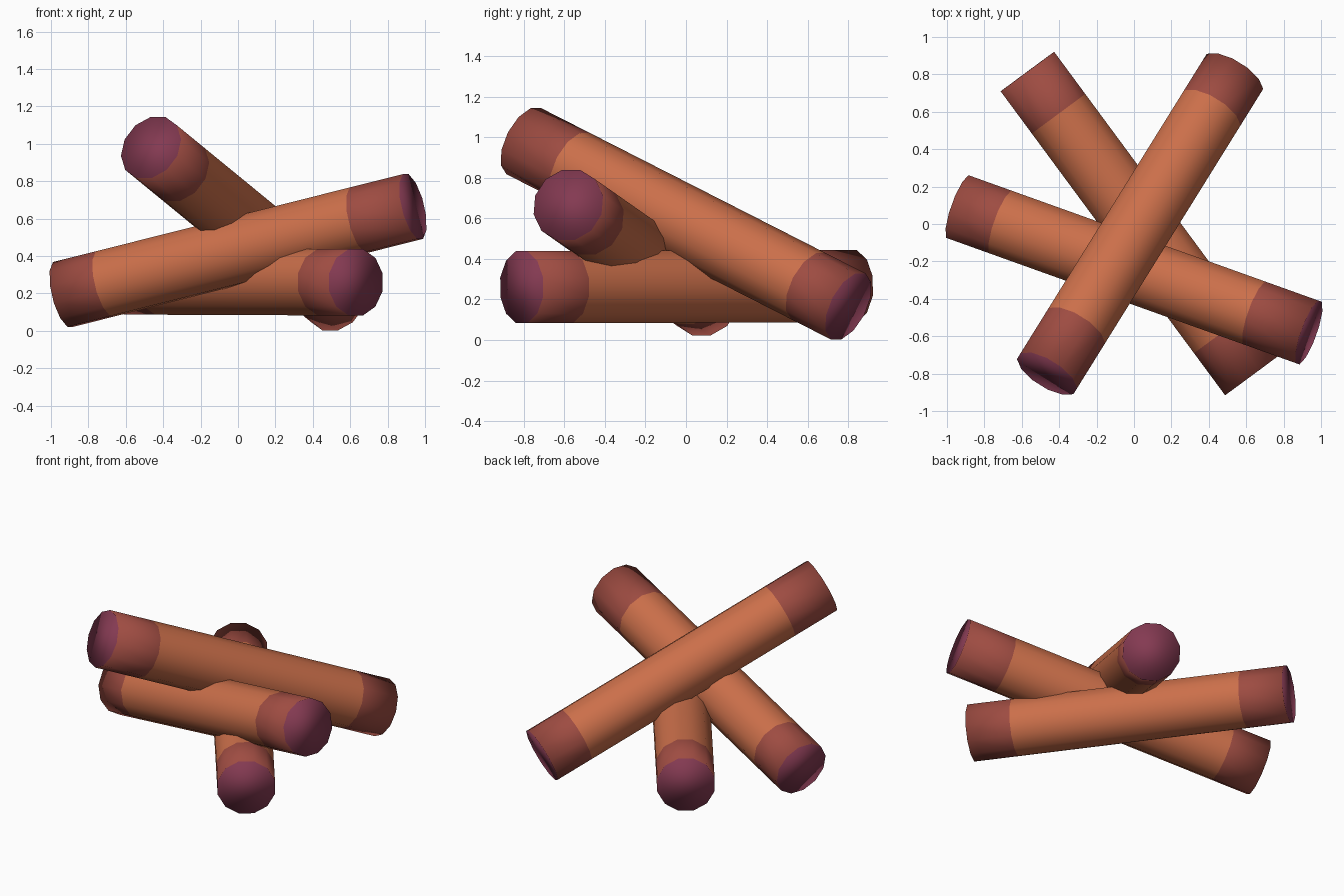
import bpy, math
from mathutils import Vector

if "Cube" in bpy.data.objects:
    bpy.data.objects.remove(bpy.data.objects["Cube"])

def material(name, rgb):
    m = bpy.data.materials.new(name)
    m.diffuse_color = (*rgb, 1)
    m.use_nodes = True
    m.node_tree.nodes["Principled BSDF"].inputs["Base Color"].default_value = m.diffuse_color
    return m

MATS = [material("orange_bark", (0.60, 0.160, 0.069)),
        material("charred_red", (0.342, 0.072, 0.054)),
        material("purple_end", (0.231, 0.042, 0.084))]
SIDES, R = 12, 0.184

def log(name, a, b, band_a, band_b):
    """Twelve-sided log from a to b, with a dark band and cap at each end."""
    a, b = Vector(a), Vector(b)
    d = (b - a).normalized()
    side = d.cross(Vector((0, 0, 1))).normalized()
    up = side.cross(d)
    verts, faces, mats = [], [], []
    for c in (a, a + d * band_a, b - d * band_b, b):
        for i in range(SIDES):
            t = math.tau * (i + 0.5) / SIDES
            verts.append(c + (side * math.cos(t) + up * math.sin(t)) * R)
    # Side faces: band, bark, band
    for k in range(3):
        for i in range(SIDES):
            j = (i + 1) % SIDES
            p, q = k * SIDES, (k + 1) * SIDES
            faces.append((p + j, p + i, q + i, q + j))
            mats.append(0 if k == 1 else 1)
    # End caps
    faces.append(tuple(range(SIDES)))
    faces.append(tuple(reversed(range(3 * SIDES, 4 * SIDES))))
    mats += [2, 2]
    me = bpy.data.meshes.new(name)
    me.from_pydata(verts, [], faces)
    for m in MATS:
        me.materials.append(m)
    for p, m in zip(me.polygons, mats):
        p.material_index = m
        p.use_smooth = True
    # Make the normals point outwards
    import bmesh
    bm = bmesh.new()
    bm.from_mesh(me)
    bmesh.ops.recalc_face_normals(bm, faces=bm.faces)
    bm.to_mesh(me)
    bm.free()
    ob = bpy.data.objects.new(name, me)
    bpy.context.collection.objects.link(ob)

# Three crossed logs: flat one below, two leaning over it
log("bottom_log", (-0.57, 0.815, 0.265), (0.63, -0.81, 0.26), 0.28, 0.28)
log("middle_log", (-0.935, 0.09, 0.195), (0.935, -0.58, 0.665), 0.25, 0.31)
log("top_log", (-0.465, -0.80, 0.98), (0.53, 0.80, 0.165), 0.31, 0.25)
